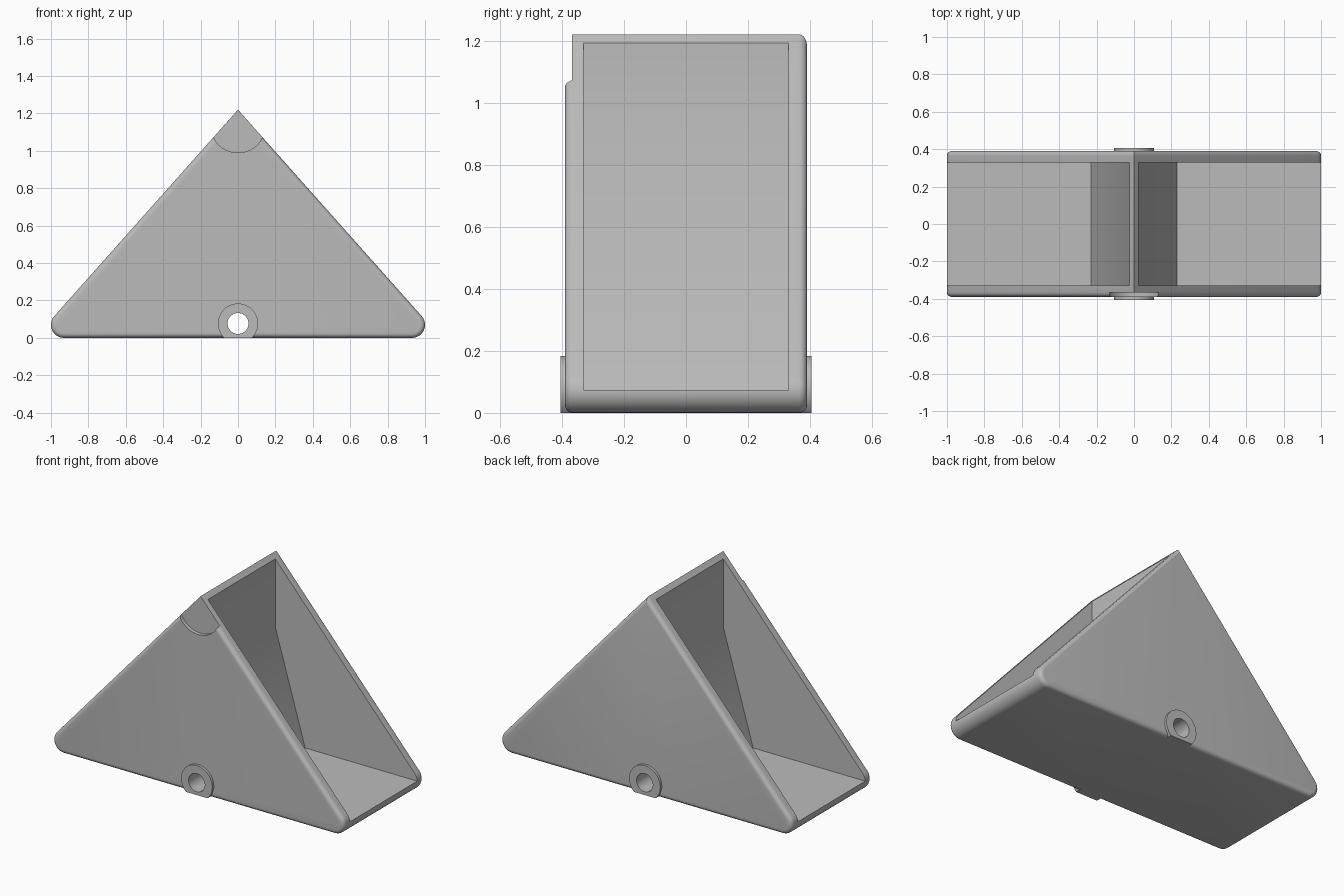
import bpy, bmesh, math

if "Cube" in bpy.data.objects:
    bpy.data.objects.remove(bpy.data.objects["Cube"])

grey = bpy.data.materials.new("plain grey")
grey.diffuse_color = (0.5, 0.5, 0.5, 1)
grey.use_nodes = True
grey.node_tree.nodes["Principled BSDF"].inputs["Base Color"].default_value = grey.diffuse_color


def arc(cx, cz, r, a0, a1, n):
    """Points (x, z) along an arc, angles in degrees."""
    return [(cx + r * math.cos(math.radians(a0 + (a1 - a0) * i / n)),
             cz + r * math.sin(math.radians(a0 + (a1 - a0) * i / n))) for i in range(n + 1)]


def prism(name, profile, y0, y1, round_edge=0):
    """Extrude an x-z profile from y0 to y1, optionally rounding the end rims."""
    bm = bmesh.new()
    face = bm.faces.new([bm.verts.new((x, y0, z)) for x, z in profile])
    out = bmesh.ops.extrude_face_region(bm, geom=[face], use_keep_orig=True)
    for v in out["geom"]:
        if isinstance(v, bmesh.types.BMVert):
            v.co.y = y1
    bmesh.ops.recalc_face_normals(bm, faces=bm.faces[:])
    if round_edge:
        rims = [e for e in bm.edges if abs(e.verts[0].co.y - e.verts[1].co.y) < 1e-6]
        bmesh.ops.bevel(bm, geom=rims, offset=round_edge, segments=5, profile=0.5,
                        affect='EDGES')
        bmesh.ops.recalc_face_normals(bm, faces=bm.faces[:])
    mesh = bpy.data.meshes.new(name)
    bm.to_mesh(mesh)
    bm.free()
    mesh.materials.append(grey)
    ob = bpy.data.objects.new(name, mesh)
    bpy.context.collection.objects.link(ob)
    return ob


def combine(target, tool, operation):
    """Apply a boolean and remove the tool object."""
    mod = target.modifiers.new("bool", 'BOOLEAN')
    mod.object, mod.operation, mod.solver = tool, operation, 'EXACT'
    bpy.context.view_layer.objects.active = target
    bpy.ops.object.modifier_apply(modifier=mod.name)
    bpy.data.objects.remove(tool)


# Triangular body: sharp apex, rounded lower corners, softened end rims
APEX, R, CX = 1.22, 0.07, 0.93
tilt = math.degrees(math.atan2(APEX - R, CX) - math.asin(R / math.hypot(CX, APEX - R)))
right = arc(CX, R, R, -90, 90 - tilt, 12)
left = [(-x, z) for x, z in reversed(right)]
body = prism("wedge_body", right + [(0, APEX)] + left, -0.39, 0.39, 0.025)

# Open pocket on each slope, leaving a divider that flares towards the floor
for s in (1, -1):
    pocket = [(0.025, 1.4), (0.025, 0.77), (0.23, 0.073), (1.3, 0.073), (1.3, 1.4)]
    combine(body, prism("pocket_cutter", [(s * x, z) for x, z in pocket], -0.33, 0.33),
            'DIFFERENCE')

# Shallow round recess at the front of the apex
combine(body, prism("recess_cutter", arc(0, 1.137, 0.147, 180, 360, 32)
                    + [(0.147, 1.4), (-0.147, 1.4)], -0.5, -0.367), 'DIFFERENCE')

# Axle boss proud of both ends, cut flat at the base, with a through hole
cut = math.degrees(math.asin(0.077 / 0.107))
combine(body, prism("axle_boss", arc(0, 0.077, 0.107, -cut, 180 + cut, 40), -0.405, 0.405),
        'UNION')
combine(body, prism("hole_cutter", arc(0, 0.077, 0.056, 0, 360, 32)[:-1], -0.6, 0.6),
        'DIFFERENCE')

# Smooth the rounded parts, keep real edges sharp
bpy.ops.object.select_all(action='DESELECT')
body.select_set(True)
bpy.context.view_layer.objects.active = body
bpy.ops.object.shade_smooth_by_angle(angle=math.radians(30))
